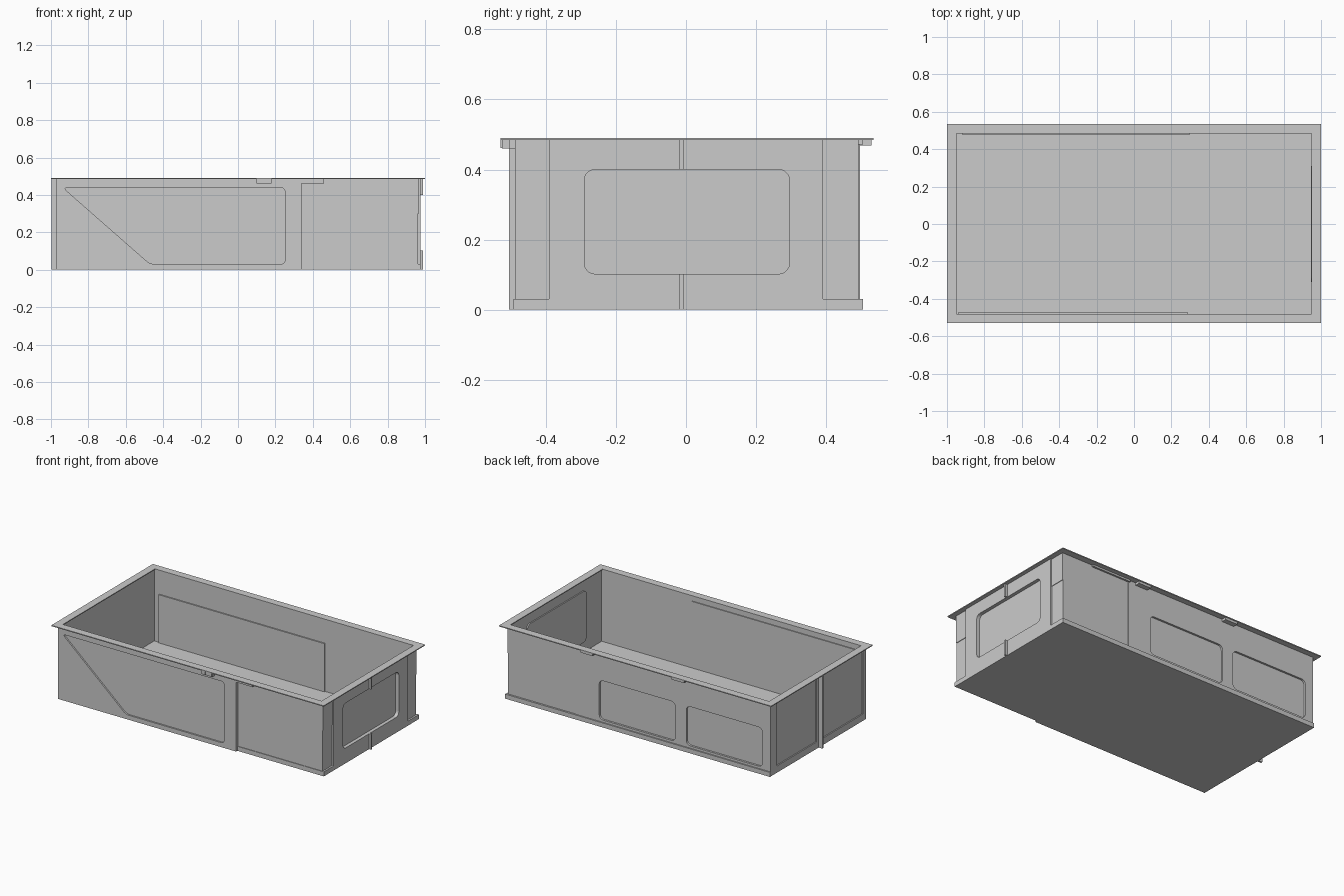
import bpy, bmesh

if "Cube" in bpy.data.objects:
    bpy.data.objects.remove(bpy.data.objects["Cube"])


def prism(name, pts, axis, a, b, r=0.0):
    """Extrude a 2D outline along x (pts are y,z) or y (pts are x,z); r rounds corners."""
    put = (lambda p: (a, p[0], p[1])) if axis == 'x' else (lambda p: (p[0], a, p[1]))
    bm = bmesh.new()
    bm.faces.new([bm.verts.new(put(p)) for p in pts])
    if r:
        bmesh.ops.bevel(bm, geom=bm.verts[:], offset=r, segments=5, profile=0.5,
                        affect='VERTICES')
    ext = bmesh.ops.extrude_face_region(bm, geom=bm.faces[:])
    moved = [g for g in ext['geom'] if isinstance(g, bmesh.types.BMVert)]
    bmesh.ops.translate(bm, verts=moved, vec=(b - a, 0, 0) if axis == 'x' else (0, b - a, 0))
    bmesh.ops.recalc_face_normals(bm, faces=bm.faces[:])
    me = bpy.data.meshes.new(name)
    bm.to_mesh(me)
    bm.free()
    ob = bpy.data.objects.new(name, me)
    bpy.context.collection.objects.link(ob)
    return ob


def rect(u0, u1, z0, z1):
    return [(u0, z0), (u1, z0), (u1, z1), (u0, z1)]


def box(name, x0, x1, y0, y1, z0, z1):
    return prism(name, rect(x0, x1, z0, z1), 'y', y0, y1)


def cut(target, *cutters):
    for c in cutters:
        m = target.modifiers.new("cut", 'BOOLEAN')
        m.operation, m.solver, m.object = 'DIFFERENCE', 'EXACT', c
        bpy.context.view_layer.objects.active = target
        bpy.ops.object.modifier_apply(modifier=m.name)
        bpy.data.objects.remove(c)


# Outer shell block
tub = box("tub_body", -0.97, 0.975, -0.505, 0.497, 0, 0.485)

# Cavity, with inward bumps left standing behind the pressed panels
cavity = box("cavity", -0.955, 0.955, -0.48, 0.486, 0.01, 0.6)
front_bump = [(-0.94, 0.455), (-0.48, 0.015), (0.29, 0.015), (0.29, 0.455)]
cut(cavity,
    prism("front_bump", front_bump, 'y', -0.52, -0.474),
    box("back_bump", -0.92, 0.30, 0.478, 0.52, 0.0, 0.33),
    prism("right_bump", rect(-0.31, 0.31, 0.08, 0.42), 'x', 0.947, 0.99, 0.03))
cut(tub, cavity)

# Stepped outer faces at the front right and back right
cut(tub,
    box("front_step", 0.34, 1.1, -0.6, -0.488, 0.03, 0.46),
    box("front_step_top", 0.46, 1.1, -0.6, -0.4885, 0.45, 0.6),
    box("front_step_low", 0.34, 1.1, -0.6, -0.492, -0.1, 0.04),
    box("back_step", 0.46, 1.1, 0.493, 0.6, -0.1, 0.6))

# Recessed corner posts on the right side
for s in (-1, 1):
    y0, y1 = sorted((s * 0.391, s * 0.6))
    cut(tub, box("post_low", 0.963, 1.1, y0, y1, 0.03, 0.3),
        box("post_high", 0.967, 1.1, y0, y1, 0.29, 0.6))

# Pressed panels: front sloped, two at the back, one right, two left
front_panel = [(-0.935, 0.438), (-0.47, 0.03), (0.252, 0.03), (0.252, 0.438)]
cut(tub,
    prism("front_panel", front_panel, 'y', -0.6, -0.495, 0.022),
    prism("back_panel_a", rect(-0.27, 0.29, 0.045, 0.305), 'y', 0.484, 0.6, 0.03),
    prism("back_panel_b", rect(-0.91, -0.35, 0.045, 0.305), 'y', 0.484, 0.6, 0.03),
    prism("right_panel", rect(-0.29, 0.295, 0.102, 0.40), 'x', 0.952, 1.1, 0.03),
    prism("left_panel_a", rect(0.015, 0.43, 0.045, 0.475), 'x', -1.1, -0.962),
    prism("left_panel_b", rect(-0.47, -0.045, 0.045, 0.475), 'x', -1.1, -0.962))

# Flat flange around the opening
rim = box("top_rim", -1, 1, -0.53, 0.535, 0.484, 0.49)
cut(rim, box("rim_opening", -0.95, 0.95, -0.48, 0.485, 0.4, 0.6))

# Centre ribs on the short sides
box("left_rib", -0.998, -0.96, -0.018, -0.006, 0, 0.485)
box("right_rib_low", 0.96, 0.99, -0.018, -0.006, 0, 0.102)
box("right_rib_high", 0.96, 0.99, -0.018, -0.006, 0.40, 0.485)

# Bottom band along the back
box("back_bottom_band", -0.97, 0.975, 0.488, 0.505, 0, 0.03)

# Small catches under the rim
clip = [(0.10, 0.485), (0.10, 0.46), (0.18, 0.46), (0.18, 0.485)]
prism("front_catch", clip, 'y', -0.525, -0.50)
for x in (0.12, 0.165):
    box("front_catch_lug", x - 0.01, x + 0.01, -0.53, -0.51, 0.462, 0.485)
for x in (0.36, -0.31):
    box("back_catch", x - 0.045, x + 0.045, 0.49, 0.53, 0.468, 0.485)
box("back_rim_strip", 0.45, 0.74, 0.488, 0.505, 0.472, 0.485)
